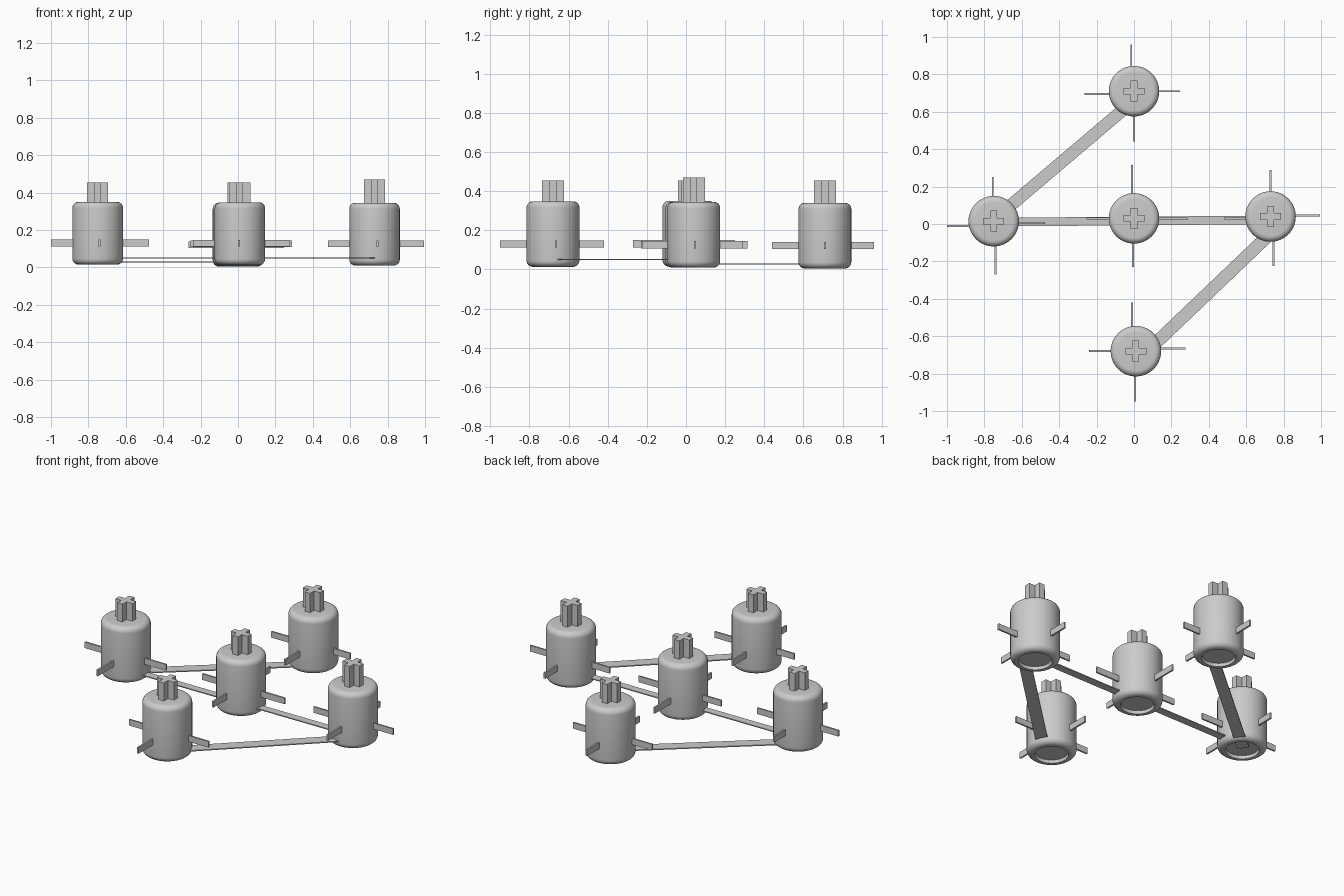
import bpy, bmesh, math
from mathutils import Matrix, Vector

cube = bpy.data.objects.get("Cube")
if cube:
    bpy.data.objects.remove(cube, do_unlink=True)

grey = bpy.data.materials.new("plain_grey")
grey.use_nodes = True
grey.diffuse_color = (0.6, 0.6, 0.6, 1)
grey.node_tree.nodes["Principled BSDF"].inputs["Base Color"].default_value = grey.diffuse_color

RADIUS, BEVEL, HEIGHT = 0.135, 0.032, 0.335


def finish(bm, name, smooth=False):
    bmesh.ops.recalc_face_normals(bm, faces=bm.faces)
    mesh = bpy.data.meshes.new(name)
    bm.to_mesh(mesh)
    bm.free()
    mesh.materials.append(grey)
    obj = bpy.data.objects.new(name, mesh)
    bpy.context.collection.objects.link(obj)
    if smooth:
        bpy.ops.object.select_all(action='DESELECT')
        obj.select_set(True)
        bpy.context.view_layer.objects.active = obj
        bpy.ops.object.shade_smooth_by_angle(angle=math.radians(35))
    return obj


def bar(name, start, end, width, height):
    """Box running between two points, upright in z."""
    start, end = Vector(start), Vector(end)
    run = end - start
    bm = bmesh.new()
    bmesh.ops.create_cube(bm, size=1)
    bmesh.ops.transform(bm, verts=bm.verts, matrix=(
        Matrix.Translation((start + end) / 2)
        @ Matrix.Rotation(math.atan2(run.y, run.x), 4, 'Z')
        @ Matrix.Diagonal((run.length, width, height, 1))))
    return finish(bm, name)


def arc(z, first):
    """Quarter round of the body edge, from the given angle."""
    angles = [math.radians(first + 15 * i) for i in range(7)]
    return [(RADIUS - BEVEL + BEVEL * math.cos(a), z + BEVEL * math.sin(a)) for a in angles]


def body(name, x, y, base):
    # Lathed can with rounded rims and a shallow recess underneath
    profile = [(0, 0.018), (0.088, 0.018), (0.092, 0)]
    profile += arc(BEVEL, -90) + arc(HEIGHT - BEVEL, 0) + [(0, HEIGHT)]
    bm = bmesh.new()
    verts = [bm.verts.new((x + r, y, base + z)) for r, z in profile]
    edges = [bm.edges.new(pair) for pair in zip(verts, verts[1:])]
    bmesh.ops.spin(bm, geom=verts + edges, cent=(x, y, 0), axis=(0, 0, 1),
                   angle=math.tau, steps=48)
    bmesh.ops.remove_doubles(bm, verts=bm.verts, dist=0.0002)
    return finish(bm, name, True)


def peg(name, x, y, bottom, top):
    # Plus-shaped post extruded upward
    a, b = 0.0175, 0.056
    quarter = [(b, -a), (b, a), (a, a)]
    bm = bmesh.new()
    ring = []
    for turn in range(4):
        spin = Matrix.Rotation(turn * math.pi / 2, 3, 'Z')
        ring += [bm.verts.new(Vector((x, y, bottom)) + spin @ Vector((px, py, 0)))
                 for px, py in quarter]
    face = bm.faces.new(ring)
    up = bmesh.ops.extrude_face_region(bm, geom=[face])["geom"]
    bmesh.ops.translate(bm, vec=(0, 0, top - bottom),
                        verts=[v for v in up if isinstance(v, bmesh.types.BMVert)])
    return finish(bm, name)


# Each can: centre, base height, post top, then fin (sideways shift, reach) for +x, +y, -x, -y
cans = {
    "left_side": (-0.75, 0.015, 0.015, 0.455,
                  [(-0.01, 0.275), (-0.005, 0.235), (-0.025, 0.25), (0.01, 0.285)]),
    "back": (0, 0.71, 0.005, 0.455,
             [(0, 0.245), (-0.015, 0.25), (-0.015, 0.265), (0, 0.27)]),
    "centre": (0, 0.03, 0.01, 0.455,
               [(0, 0.29), (-0.01, 0.285), (0, 0.255), (-0.005, 0.26)]),
    "right_side": (0.73, 0.04, 0.01, 0.47,
                   [(0.005, 0.265), (0, 0.25), (-0.01, 0.25), (0.015, 0.265)]),
    "front": (0.01, -0.68, 0.013, 0.455,
              [(0.015, 0.265), (-0.02, 0.26), (0, 0.25), (-0.005, 0.27)]),
}
axes = [(1, 0), (0, 1), (-1, 0), (0, -1)]

for label, (x, y, base, top, fins) in cans.items():
    body(label + "_can", x, y, base)
    peg(label + "_post", x, y, base + HEIGHT - 0.02, top)
    for (dx, dy), (shift, reach) in zip(axes, fins):
        ox, oy = x + shift * abs(dy), y + shift * abs(dx)
        z = base + 0.116
        bar(label + "_fin", (ox + dx * 0.11, oy + dy * 0.11, z),
            (x + dx * reach + ox - x, y + dy * reach + oy - y, z), 0.01, 0.036)

# Flat straps joining the cans
bar("long_strap", (-0.75, 0.01, 0.05), (0.73, 0.022, 0.05), 0.046, 0.006)
bar("back_strap", (-0.75, 0.023, 0.028), (0, 0.66, 0.028), 0.066, 0.006)
bar("front_strap", (0.06, -0.69, 0.05), (0.72, -0.06, 0.05), 0.068, 0.006)
